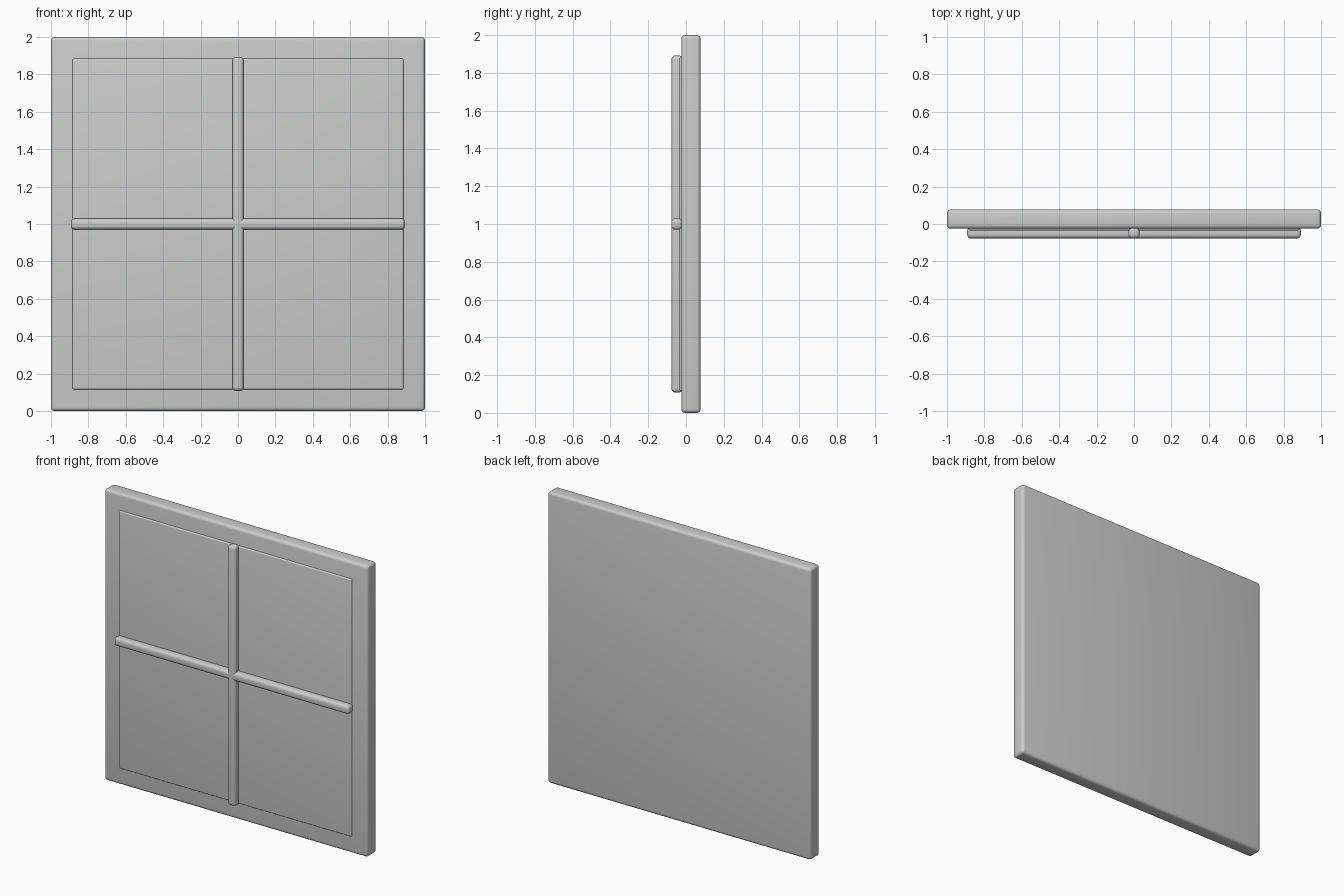
import bpy

if "Cube" in bpy.data.objects:
    bpy.data.objects.remove(bpy.data.objects["Cube"])

# Single painted finish
paint = bpy.data.materials.new("light_grey_paint")
paint.diffuse_color = (0.60, 0.61, 0.60, 1)
paint.use_nodes = True
paint.node_tree.nodes["Principled BSDF"].inputs["Base Color"].default_value = paint.diffuse_color


def rounded_box(name, x, y, z, bevel):
    """Box spanning the given (min, max) ranges, with rounded edges."""
    spans = (x, y, z)
    bpy.ops.mesh.primitive_cube_add(size=1, location=[(a + b) / 2 for a, b in spans])
    ob = bpy.context.object
    ob.name = name
    ob.scale = [b - a for a, b in spans]
    bpy.ops.object.transform_apply(location=False, rotation=False, scale=True)
    mod = ob.modifiers.new("rounded_edges", 'BEVEL')
    mod.width = bevel
    mod.segments = 4
    bpy.ops.object.modifier_apply(modifier=mod.name)
    bpy.ops.object.shade_smooth_by_angle()
    ob.data.materials.append(paint)
    return ob


# Main slab of the window
rounded_box("frame", (-1, 1), (-0.025, 0.077), (0, 2), 0.02)

# Slightly raised pane in front of the slab
rounded_box("pane", (-0.885, 0.885), (-0.034, 0.03), (0.115, 1.885), 0.01)

# Crossing glazing bars
rounded_box("vertical_bar", (-0.03, 0.03), (-0.077, -0.017), (0.108, 1.892), 0.02)
rounded_box("horizontal_bar", (-0.892, 0.892), (-0.077, -0.017), (0.97, 1.03), 0.02)
